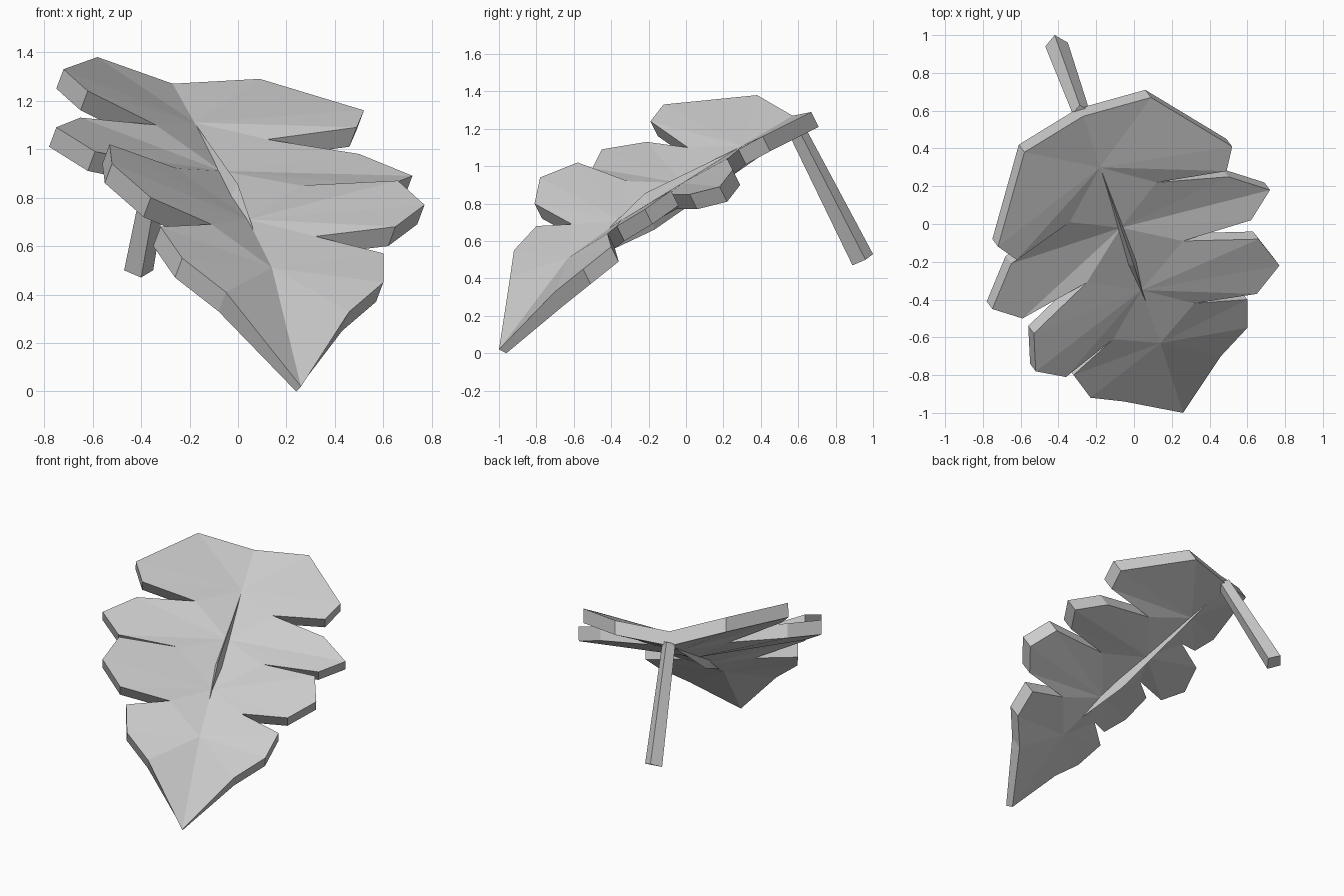
import bpy
import bmesh
from mathutils import Vector

default_cube = bpy.data.objects.get("Cube")
if default_cube:
    bpy.data.objects.remove(default_cube, do_unlink=True)

# Single pale grey material
grey = bpy.data.materials.new("pale_grey")
grey.use_nodes = True
colour = (0.6, 0.6, 0.6, 1)
grey.diffuse_color = colour
grey.node_tree.nodes["Principled BSDF"].inputs["Base Color"].default_value = colour


def make_object(name, points, faces):
    """Build a flat shaded mesh with outward normals."""
    mesh = bpy.data.meshes.new(name)
    bm = bmesh.new()
    verts = [bm.verts.new(p) for p in points]
    for face in faces:
        bm.faces.new([verts[i] for i in face])
    bmesh.ops.recalc_face_normals(bm, faces=bm.faces[:])
    bm.to_mesh(mesh)
    bm.free()
    mesh.materials.append(grey)
    obj = bpy.data.objects.new(name, mesh)
    bpy.context.collection.objects.link(obj)
    return obj


def loft(name, rings):
    """Skin a row of equally sized rings and close both ends."""
    size = len(rings[0])
    points = [p for ring in rings for p in ring]
    last = len(points) - size
    faces = [tuple(range(size)), tuple(range(last, last + size))]
    for start in range(0, last, size):
        for i in range(size):
            j = (i + 1) % size
            faces.append((start + i, start + j, start + size + j, start + size + i))
    return make_object(name, points, faces)


# Leaf blade: vein centres, and for each half four lobes that end in a notch
apex = (-.27, .57, 1.27)
tip = (.26, -1, .02)
centres = [(-.18, .3, 1.11), (-.07, -.02, .91), (.04, -.35, .71), (.14, -.63, .51)]
right_lobes = [
    [(-.58, .38, 1.38), (-.72, -.12, 1.33), (-.62, -.19, 1.24), (-.34, .01, 1.1)],
    [(-.65, -.21, 1.13), (-.75, -.45, 1.09), (-.59, -.5, .99), (-.25, -.31, .92)],
    [(-.53, -.58, 1.02), (-.52, -.78, .94), (-.36, -.81, .8), (-.11, -.61, .69)],
    [(-.32, -.8, .68), (-.23, -.92, .55), (-.05, -.94, .41), tip],
]
left_lobes = [
    [(.09, .67, 1.29), (.52, .41, 1.16), (.49, .28, 1.09), (.12, .22, 1.04)],
    [(.5, .25, .98), (.72, .18, .89), (.62, .02, .85), (.26, -.09, .85)],
    [(.66, -.08, .87), (.77, -.22, .77), (.65, -.37, .68), (.32, -.42, .64)],
    [(.6, -.4, .57), (.6, -.55, .45), (.46, -.7, .33), tip],
]


def blade(name):
    points, triangles, outlines = [], [], []

    def index(p):
        if p not in points:
            points.append(p)
        return points.index(p)

    # Fan each lobe around its vein centre and bridge to the next centre
    for lobes in (right_lobes, left_lobes):
        previous = apex
        outline = [index(apex)]
        for k, lobe in enumerate(lobes):
            for p in lobe:
                triangles.append((index(centres[k]), index(previous), index(p)))
                outline.append(index(p))
                previous = p
            if k + 1 < len(centres):
                triangles.append((index(centres[k]), index(previous), index(centres[k + 1])))
        outlines.append(outline)

    # Underside is the same sheet shifted along the blade thickness
    count = len(points)
    under = [Vector(p) + Vector((-.03, .04, -.08)) for p in points]
    under[index(tip)] = Vector(tip) + Vector((-.02, .04, -.02))
    faces = triangles + [tuple(i + count for i in t) for t in triangles]
    for outline in outlines:
        for a, b in zip(outline, outline[1:]):
            faces.append((a, b, b + count, a + count))
    return make_object(name, points + under, faces)


blade("leaf_blade")


# Midrib: slim spindle that shows on both sides of the blade
def rib_ring(top, bottom, half_width):
    top, bottom = Vector(top), Vector(bottom)
    middle = (top + bottom) / 2
    side = Vector((half_width, half_width * .35, 0))
    return [top, middle + side, bottom, middle - side]


loft("midrib", [
    rib_ring((-.23, .45, 1.18), (-.24, .45, 1.09), .01),
    rib_ring((0, -.22, .855), (-.04, -.17, .66), .04),
    rib_ring((.06, -.4, .68), (.09, -.53, .49), .005),
])

# Stalk: square bar that widens towards its free end
stalk_end = [Vector(p) for p in
             ((-.47, .94, .5), (-.42, 1, .53), (-.35, .96, .5), (-.4, .89, .47))]
end_centre = sum(stalk_end, Vector()) / len(stalk_end)
stalk_top = [Vector((-.28, .59, 1.2)) + (p - end_centre) * .75 for p in stalk_end]
loft("stalk", [stalk_top, stalk_end])
